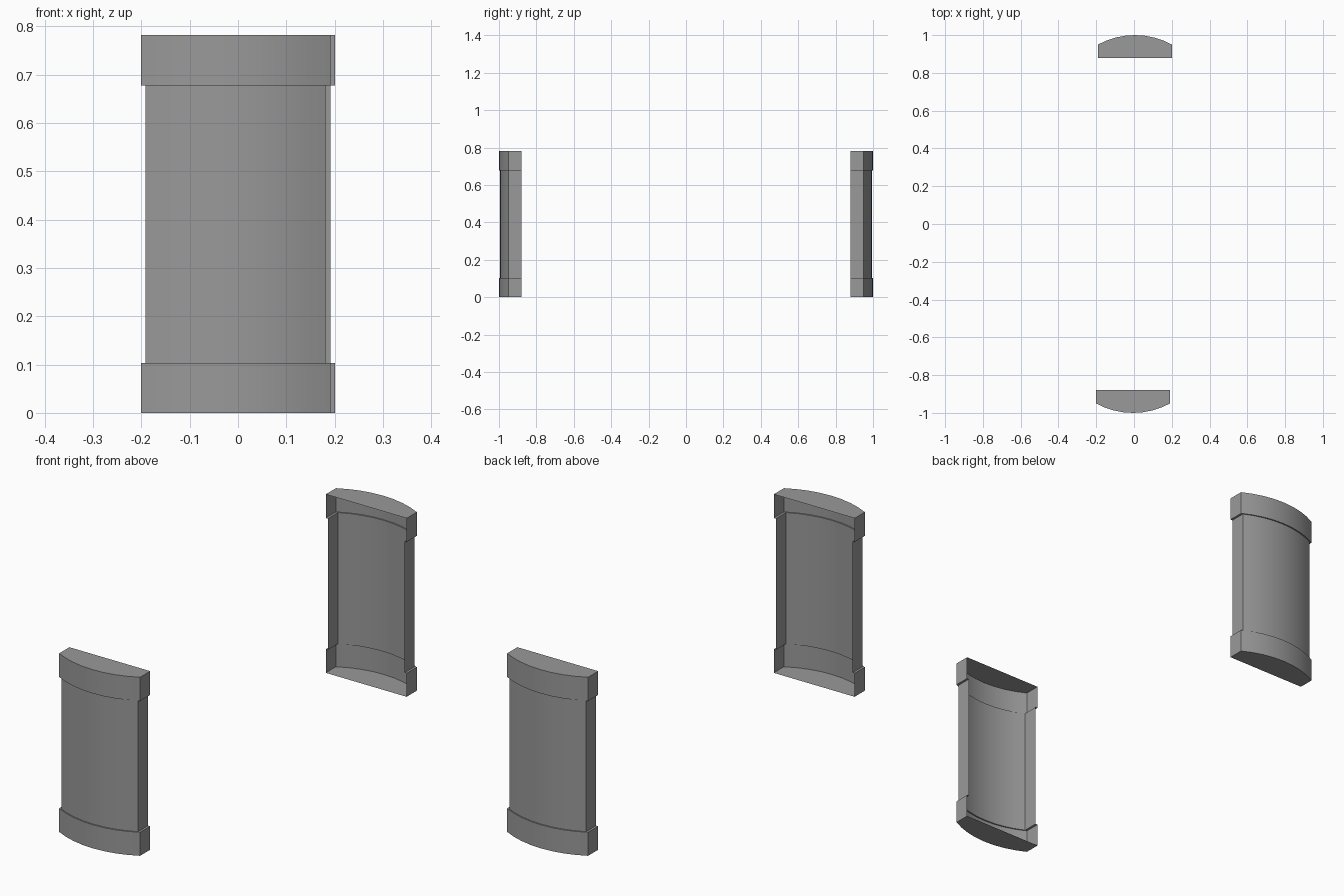
import bpy, bmesh, math
from mathutils import Matrix

cube = bpy.data.objects.get("Cube")
if cube:
    bpy.data.objects.remove(cube, do_unlink=True)

grey = bpy.data.materials.new("plain grey")
grey.use_nodes = True
colour = (0.32, 0.32, 0.32, 1)
grey.diffuse_color = colour
grey.node_tree.nodes["Principled BSDF"].inputs["Base Color"].default_value = colour

SEGMENTS = 8
INNER, SHOULDER, OFFSET = 0.88, 0.95, 0.005
BAND = (0.196, 1.0)      # half width, reach of the curved face
SHAFT = (0.186, 0.994)
LEVELS = [(0, BAND), (0.103, BAND), (0.103, SHAFT),
          (0.678, SHAFT), (0.678, BAND), (0.782, BAND)]


def outline(half, reach):
    """Open U-shaped section: straight sides joined by a shallow arc."""
    rise = reach - SHOULDER
    radius = (half * half + rise * rise) / (2 * rise)
    sweep = math.asin(half / radius)
    points = [(-half, -INNER)]
    for i in range(SEGMENTS + 1):
        a = sweep * (2 * i / SEGMENTS - 1)
        points.append((radius * math.sin(a), -(reach - radius + radius * math.cos(a))))
    return points + [(half, -INNER)]


def curved_panel(name, turn):
    """Thin shell open towards the middle, with a band at each end."""
    bm = bmesh.new()
    rings = [[bm.verts.new((x - OFFSET, y, z)) for x, y in outline(*section)]
             for z, section in LEVELS]
    # walls and the ledges between bands and shaft
    for low, high in zip(rings, rings[1:]):
        for i in range(len(low) - 1):
            bm.faces.new((low[i], low[i + 1], high[i + 1], high[i]))
    # end caps
    bm.faces.new(rings[0][::-1])
    bm.faces.new(rings[-1])
    bmesh.ops.transform(bm, matrix=Matrix.Rotation(turn, 4, "Z"), verts=bm.verts)
    mesh = bpy.data.meshes.new(name)
    bm.to_mesh(mesh)
    bm.free()
    mesh.materials.append(grey)
    panel = bpy.data.objects.new(name, mesh)
    bpy.context.collection.objects.link(panel)
    bpy.ops.object.select_all(action="DESELECT")
    panel.select_set(True)
    bpy.context.view_layer.objects.active = panel
    bpy.ops.object.shade_smooth_by_angle(angle=math.radians(25))


curved_panel("front_panel", 0)
curved_panel("back_panel", math.pi)
